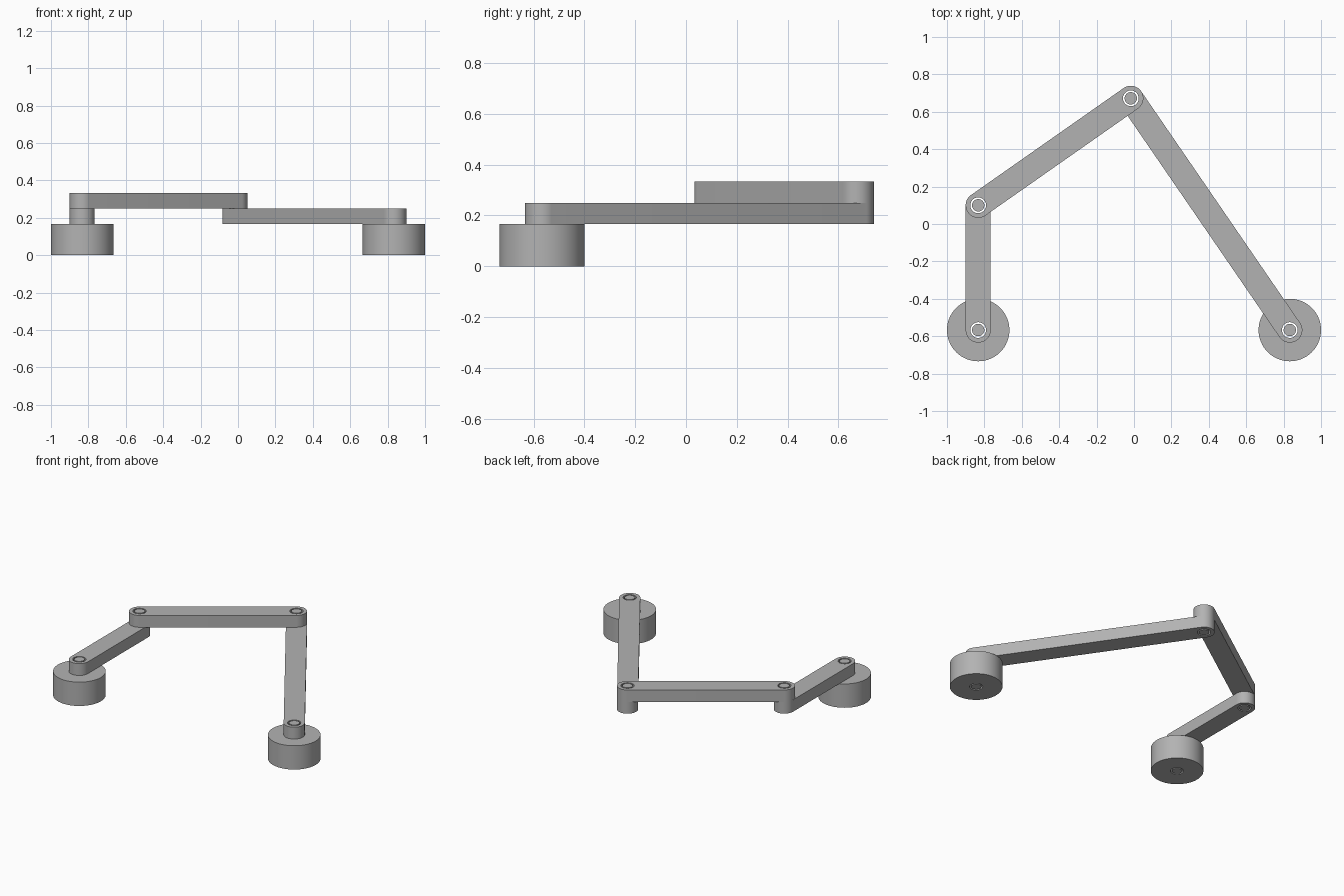
import bpy, bmesh, math
from mathutils import Vector

cube = bpy.data.objects.get("Cube")
if cube:
    bpy.data.objects.remove(cube, do_unlink=True)

grey = bpy.data.materials.new("plain grey")
grey.use_nodes = True
colour = (0.45, 0.45, 0.45, 1)
grey.diffuse_color = colour
grey.node_tree.nodes["Principled BSDF"].inputs["Base Color"].default_value = colour

# Pivot centres and shared sizes
left_ground = Vector((0.833, -0.567))
right_ground = Vector((-0.833, -0.567))
right_elbow = Vector((-0.833, 0.1))
top_elbow = Vector((-0.017, 0.672))
BASE_R, LINK_R, HOLE_R, PIN_R = 0.167, 0.067, 0.042, 0.033
BASE_TOP, LOWER_TOP, UPPER_TOP = 0.167, 0.25, 0.333


def arc(centre, radius, start=0, sweep=math.tau, steps=64):
    count = steps if sweep == math.tau else steps + 1
    return [centre + radius * Vector((math.cos(start + sweep * i / steps),
                                      math.sin(start + sweep * i / steps)))
            for i in range(count)]


def slab(name, outlines, bottom, top):
    """Extrude a flat outline, with any further outlines as holes."""
    curve = bpy.data.curves.new(name, "CURVE")
    curve.dimensions = "2D"
    curve.fill_mode = "BOTH"
    curve.extrude = (top - bottom) / 2
    for points in outlines:
        spline = curve.splines.new("POLY")
        spline.points.add(len(points) - 1)
        for target, p in zip(spline.points, points):
            target.co = (p.x, p.y, 0, 1)
        spline.use_cyclic_u = True
    source = bpy.data.objects.new(name + " outline", curve)
    bpy.context.collection.objects.link(source)
    depsgraph = bpy.context.evaluated_depsgraph_get()
    mesh = bpy.data.meshes.new_from_object(source.evaluated_get(depsgraph))
    bpy.data.objects.remove(source, do_unlink=True)
    bpy.data.curves.remove(curve)

    # Weld caps to walls and lift to height
    bm = bmesh.new()
    bm.from_mesh(mesh)
    bmesh.ops.remove_doubles(bm, verts=bm.verts, dist=0.0001)
    bmesh.ops.recalc_face_normals(bm, faces=bm.faces)
    bmesh.ops.translate(bm, verts=bm.verts, vec=(0, 0, (bottom + top) / 2))
    bm.to_mesh(mesh)
    bm.free()
    mesh.name = name
    mesh.materials.clear()
    mesh.materials.append(grey)
    obj = bpy.data.objects.new(name, mesh)
    bpy.context.collection.objects.link(obj)
    bpy.ops.object.select_all(action="DESELECT")
    obj.select_set(True)
    bpy.context.view_layer.objects.active = obj
    bpy.ops.object.shade_smooth_by_angle(angle=math.radians(30))


def link(name, a, b, bottom, top):
    """Round-ended bar with a pivot hole at each end."""
    d = b - a
    side = math.atan2(d.y, d.x) + math.pi / 2
    outline = (arc(a, LINK_R, side, math.pi, 32)
               + arc(b, LINK_R, side + math.pi, math.pi, 32))
    slab(name, [outline, arc(a, HOLE_R), arc(b, HOLE_R)], bottom, top)


# Round ground bases
for name, p in (("left_base", left_ground), ("right_base", right_ground)):
    slab(name, [arc(p, BASE_R), arc(p, HOLE_R)], 0, BASE_TOP)

# Linkage bars
link("short_crank", right_ground, right_elbow, BASE_TOP, LOWER_TOP)
link("long_rocker", left_ground, top_elbow, BASE_TOP, LOWER_TOP)
link("coupler", right_elbow, top_elbow, LOWER_TOP, UPPER_TOP)

# Loose pivot pins, flush with the parts they join
for name, p, bottom, top in (
        ("left_ground_pin", left_ground, 0, LOWER_TOP),
        ("right_ground_pin", right_ground, 0, LOWER_TOP),
        ("right_elbow_pin", right_elbow, BASE_TOP, UPPER_TOP),
        ("top_elbow_pin", top_elbow, BASE_TOP, UPPER_TOP)):
    slab(name, [arc(p, PIN_R)], bottom, top)
